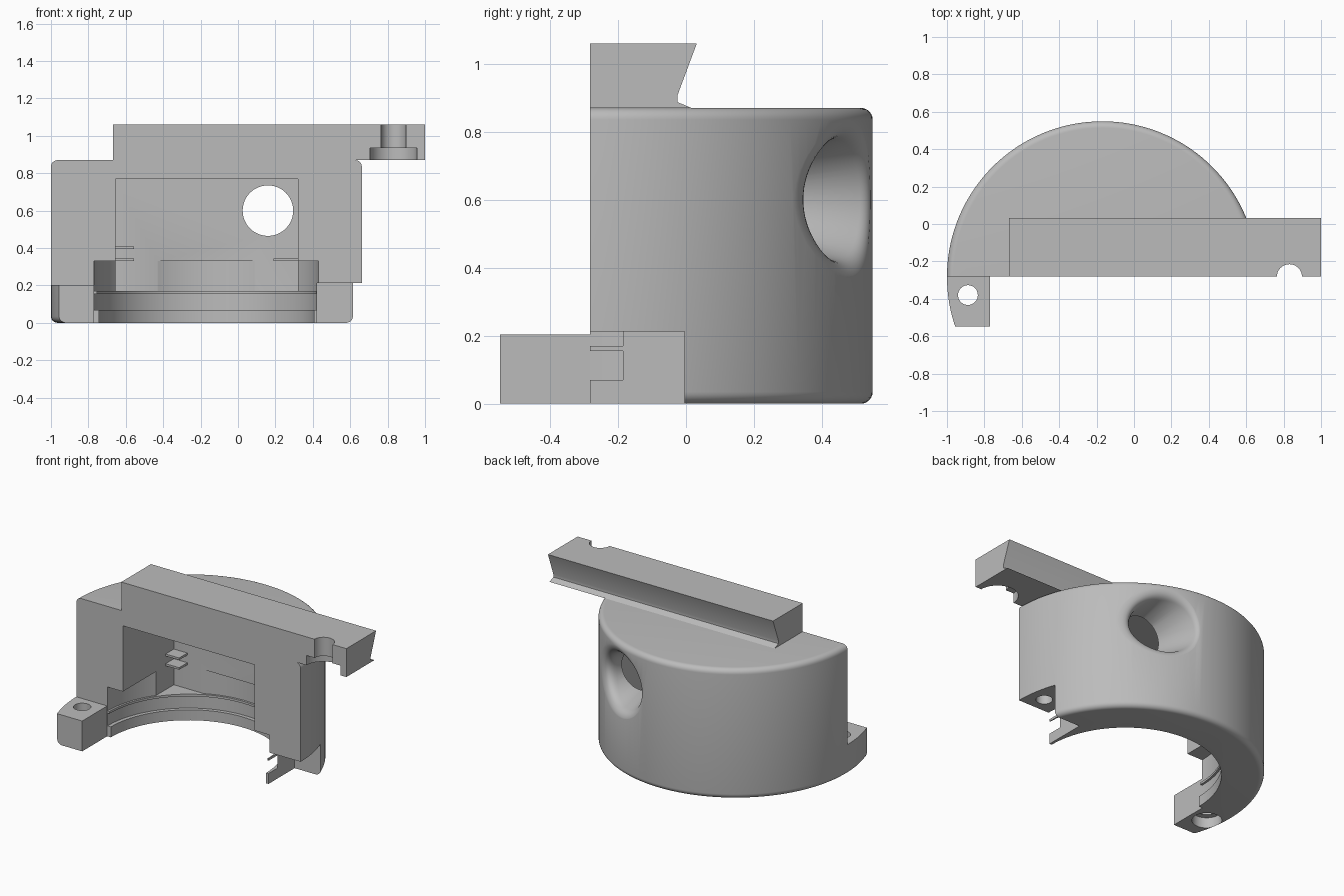
import bpy, bmesh, math
from mathutils import Matrix, Vector

if "Cube" in bpy.data.objects:
    bpy.data.objects.remove(bpy.data.objects["Cube"])

CX, CY, R, H = -0.169, -0.282, 0.831, 0.87     # axis, radius and height of the shell
BACK = 0.257                                   # rear wall of the cavity

grey = bpy.data.materials.new("neutral grey")
grey.use_nodes = True
colour = (0.5, 0.5, 0.5, 1)
grey.diffuse_color = colour
grey.node_tree.nodes["Principled BSDF"].inputs["Base Color"].default_value = colour


def finish(name, bm):
    bmesh.ops.remove_doubles(bm, verts=bm.verts, dist=1e-5)
    bmesh.ops.recalc_face_normals(bm, faces=bm.faces)
    mesh = bpy.data.meshes.new(name)
    bm.to_mesh(mesh)
    bm.free()
    mesh.materials.append(grey)
    obj = bpy.data.objects.new(name, mesh)
    bpy.context.collection.objects.link(obj)
    return obj


def box(name, low, high):
    low, high = Vector(low), Vector(high)
    bm = bmesh.new()
    bmesh.ops.create_cube(bm, size=1, matrix=Matrix.Translation((low + high) / 2)
                          @ Matrix.Diagonal((*(high - low), 1)))
    return finish(name, bm)


def loft(name, rings):
    """Closed skin through rings of equal length, capped at both ends."""
    bm = bmesh.new()
    rows = [[bm.verts.new(p) for p in ring] for ring in rings]
    n = len(rows[0])
    for a, b in zip(rows, rows[1:]):
        for i in range(n):
            j = (i + 1) % n
            bm.faces.new((a[i], a[j], b[j], b[i]))
    bm.faces.new(rows[0])
    bm.faces.new(rows[-1])
    return finish(name, bm)


def lathe(name, x, y, profile, n):
    """Revolve (radius, z) points about a vertical axis."""
    turns = [2 * math.pi * i / n for i in range(n)]
    return loft(name, [[(x + r * math.cos(t), y + r * math.sin(t), z) for t in turns]
                       for r, z in profile])


def cut(target, cutter):
    mod = target.modifiers.new("cut", 'BOOLEAN')
    mod.operation, mod.solver, mod.object = 'DIFFERENCE', 'EXACT', cutter
    bpy.context.view_layer.objects.active = target
    bpy.ops.object.modifier_apply(modifier=mod.name)
    bpy.data.objects.remove(cutter)


def smooth(obj):
    bpy.ops.object.select_all(action='DESELECT')
    obj.select_set(True)
    bpy.context.view_layer.objects.active = obj
    bpy.ops.object.shade_smooth_by_angle(angle=math.radians(30))


def surface_y(x):
    return CY + math.sqrt(R * R - (x - CX) ** 2)


def port_cutter(x0, z0, n=64):
    """Flared opening whose rounded lip follows the curved shell."""
    r0, slope = 0.135, 0.25
    columns = []
    for i in range(n):
        c, s = math.cos(2 * math.pi * i / n), math.sin(2 * math.pi * i / n)
        at = lambda r, y: Vector((x0 + r * c, y, z0 + r * s))
        on_shell = lambda r: at(r, surface_y(x0 + r * c) + 0.002)
        r = r0
        for _ in range(12):
            r = r0 + slope * (surface_y(x0 + r * c) - BACK)
        edge = on_shell(r)
        d = 0.06 + 0.03 * c
        inner = at(r - slope * d, edge.y - d)
        outer = on_shell(r + d)
        column = [at(r0, BACK - 0.1), at(r0, BACK)]
        for k in range(9):
            t = k / 8
            column.append(inner * (1 - t) ** 2 + edge * 2 * t * (1 - t) + outer * t * t)
        column.append(Vector((outer.x, 0.8, outer.z)))
        columns.append(column)
    return loft("port_cutter", list(zip(*columns)))


# Rounded shell, reduced to its rear half plus one front lug
f = 0.035
arc = [(f * math.sin(a), f * math.cos(a)) for a in [math.pi / 12 * k for k in range(7)]]
profile = [(R - f + s, f - c) for s, c in arc] + [(R - f + s, H - f + c) for s, c in reversed(arc)]
shell = lathe("half_shell", CX, CY, profile, 144)
cut(shell, box("front_cutter", (-2, -2, 0.203), (2, CY, 2)))
cut(shell, box("lug_side_cutter", (-0.771, -2, -1), (2, CY, 1)))
cut(shell, box("lug_end_cutter", (-2, -2, -1), (2, -0.547, 1)))

# Cavity, stepped ring seat and mating notch
cut(shell, box("cavity_cutter", (-0.655, -0.6, 0.17), (0.32, BACK, 0.77)))
seat = [(0.575, -0.1), (0.575, 0.07), (0.6, 0.07), (0.6, 0.155), (0.586, 0.155),
        (0.586, 0.17), (0.6, 0.17), (0.6, 0.33)]
cut(shell, lathe("seat_cutter", CX, CY, seat, 128))
cut(shell, box("notch_cutter", (0.423, -0.6, -0.2), (1, -0.005, 0.212)))

# Rear port and screw holes
cut(shell, port_cutter(0.16, 0.6))
lug_bore = [(0.09, -0.1), (0.09, 0.07), (0.053, 0.07), (0.053, 0.4)]
cut(shell, lathe("lug_bore_cutter", -0.888, -0.38, lug_bore, 32))
cut(shell, lathe("notch_bore_cutter", 0.55, -0.18, [(0.05, 0.1), (0.05, 0.45)], 32))
smooth(shell)

# Undercut rail along the top, with a stepped screw slot at its free end
section = [(CY, H), (0.015, H), (-0.025, 0.887), (-0.025, 0.907), (0.032, 1.06), (CY, 1.06)]
rail = loft("top_rail", [[(x, y, z) for y, z in section] for x in (-0.667, 1.0)])
rail_bore = [(0.126, 0.7), (0.126, 0.935), (0.067, 0.935), (0.067, 1.2)]
cut(rail, lathe("rail_bore_cutter", 0.831, CY, rail_bore, 48))
smooth(rail)

# Small support ledges in the rear corners of the cavity
for name, x0, x1, z in (("left_low_ledge", 0.19, 0.32, 0.33),
                        ("right_low_ledge", -0.655, -0.555, 0.33),
                        ("right_high_ledge", -0.655, -0.555, 0.395)):
    box(name, (x0, 0.17, z), (x1, BACK, z + 0.014))
